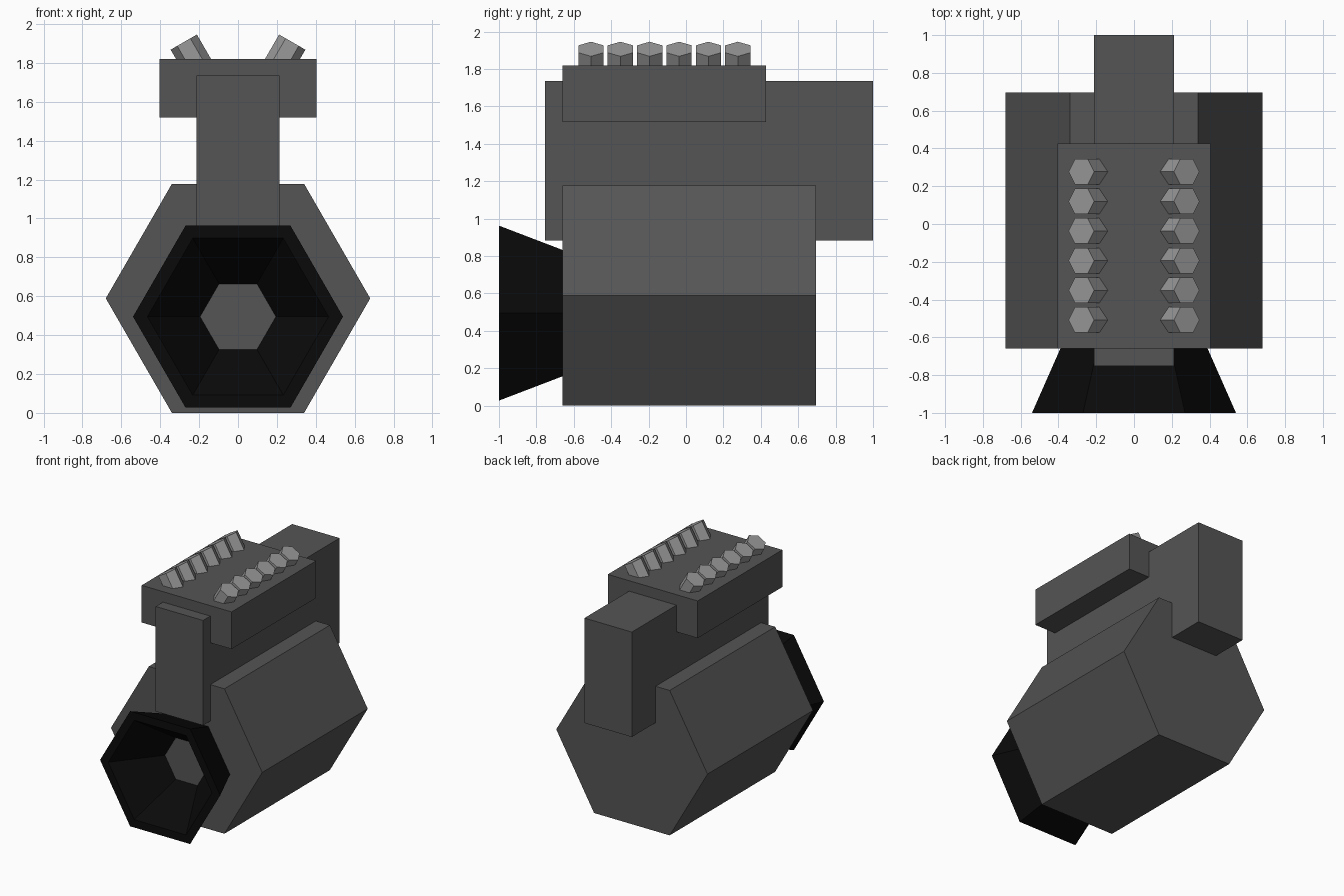
import bpy, bmesh
from math import sin, cos, pi, radians
from mathutils import Matrix, Vector

if "Cube" in bpy.data.objects:
    bpy.data.objects.remove(bpy.data.objects["Cube"])


def material(name, value):
    m = bpy.data.materials.new(name)
    m.diffuse_color = (value, value, value, 1)
    m.use_nodes = True
    m.node_tree.nodes["Principled BSDF"].inputs["Base Color"].default_value = m.diffuse_color
    return m


dark = material("dark_grey", 0.09)
black = material("black", 0.003)
light = material("light_grey", 0.32)


def finish(name, bm, mat):
    bmesh.ops.recalc_face_normals(bm, faces=bm.faces[:])
    me = bpy.data.meshes.new(name)
    bm.to_mesh(me)
    bm.free()
    me.materials.append(mat)
    ob = bpy.data.objects.new(name, me)
    bpy.context.collection.objects.link(ob)
    return ob


def box(name, lo, hi, mat):
    lo, hi = Vector(lo), Vector(hi)
    bm = bmesh.new()
    bmesh.ops.create_cube(bm, size=1, matrix=Matrix.Translation((lo + hi) / 2)
                          @ Matrix.Diagonal((*(hi - lo), 1)))
    return finish(name, bm, mat)


def hex_loft(name, rings, matrix, mat, loop=False):
    """Six-sided rings (height, radius) joined along local z; loop joins last to first."""
    bm = bmesh.new()
    vs = [[bm.verts.new(matrix @ Vector((r * cos(k * pi / 3), r * sin(k * pi / 3), h)))
           for k in range(6)] for h, r in rings]
    pairs = list(zip(vs, vs[1:]))
    if loop:
        pairs.append((vs[-1], vs[0]))
    else:
        bm.faces.new(vs[0])
        bm.faces.new(vs[-1])
    for a, b in pairs:
        for k in range(6):
            n = (k + 1) % 6
            bm.faces.new((a[k], a[n], b[n], b[k]))
    return finish(name, bm, mat)


def facing_front(z):
    # local z points to the front (-y)
    return Matrix.Translation((0, 0, z)) @ Matrix.Rotation(pi / 2, 4, 'X')


# Hexagonal main drum
hex_loft("main_drum", [(-0.695, 0.68), (0.66, 0.68)], facing_front(0.589), dark)

# Flared intake with sloping hollow interior
hex_loft("intake_horn", [(0.66, 0.39), (1.0, 0.54), (1.0, 0.466), (0.66, 0.195)],
         facing_front(0.495), black, loop=True)

# Upright spine and upper block
box("spine_block", (-0.213, -0.753, 0.882), (0.213, 1.0, 1.735), dark)
box("upper_block", (-0.404, -0.66, 1.518), (0.404, 0.427, 1.82), dark)

# Two rows of outward-leaning hexagonal pipes
for side, label in ((1, "right"), (-1, "left")):
    for i in range(6):
        m = (Matrix.Translation((side * 0.279, -0.508 + 0.157 * i, 1.907))
             @ Matrix.Rotation(side * radians(30), 4, 'Y'))
        hex_loft(f"exhaust_pipe_{label}_{i + 1}", [(-0.25, 0.078), (0, 0.078)], m, light)
